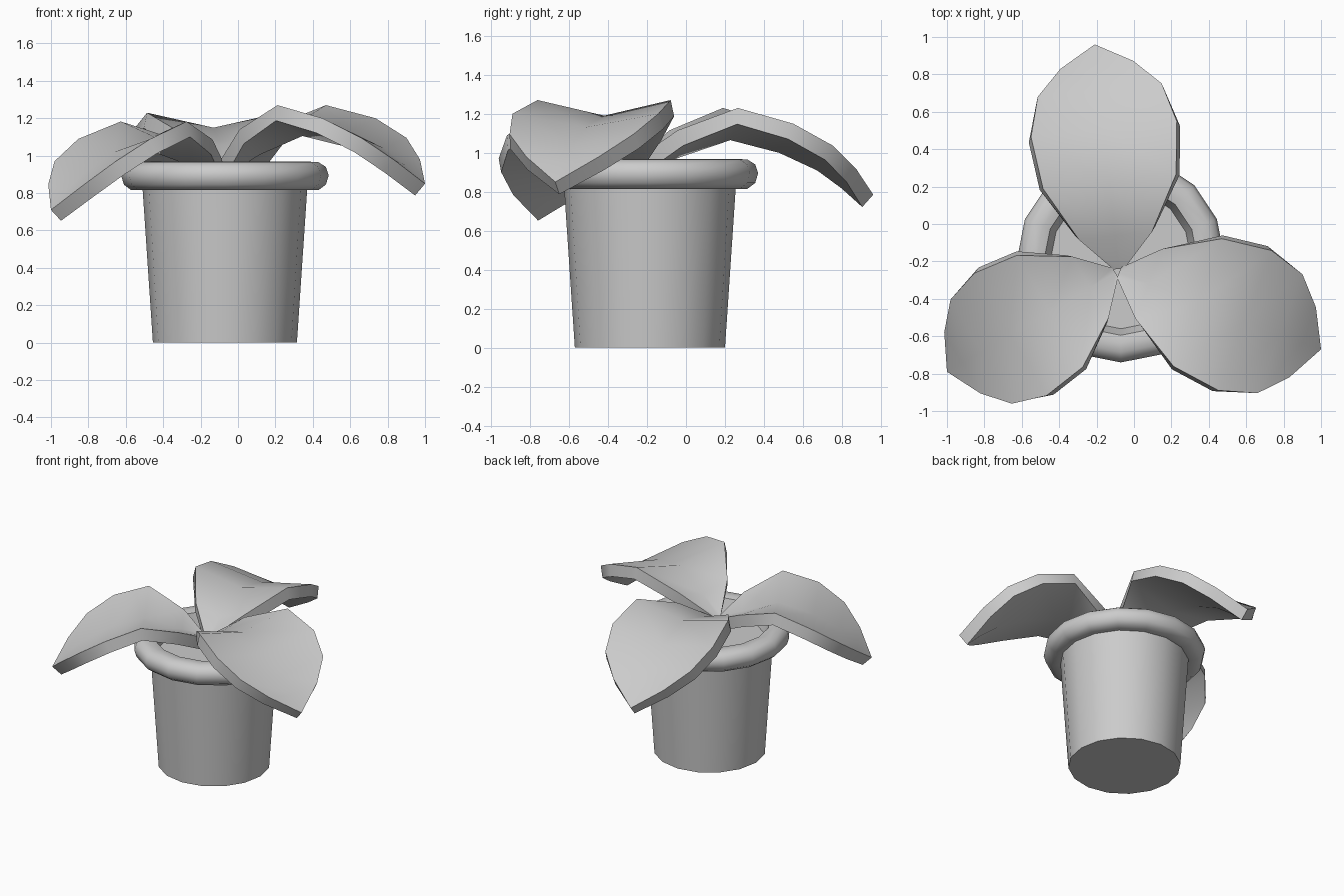
import bpy
import bmesh
import math
from mathutils import Vector

cube = bpy.data.objects.get("Cube")
if cube:
    bpy.data.objects.remove(cube)

grey = bpy.data.materials.new("plain grey")
grey.use_nodes = True
COLOUR = (0.6, 0.6, 0.6, 1)
grey.diffuse_color = COLOUR
grey.node_tree.nodes["Principled BSDF"].inputs["Base Color"].default_value = COLOUR


def finish(bm, name, angle, thickness=0):
    """Turn a bmesh into a shaded object, optionally thickened downwards."""
    mesh = bpy.data.meshes.new(name)
    bm.to_mesh(mesh)
    bm.free()
    obj = bpy.data.objects.new(name, mesh)
    bpy.context.collection.objects.link(obj)
    mesh.materials.append(grey)
    bpy.ops.object.select_all(action='DESELECT')
    obj.select_set(True)
    bpy.context.view_layer.objects.active = obj
    if thickness:
        solid = obj.modifiers.new("thickness", 'SOLIDIFY')
        solid.thickness = thickness
        solid.offset = -1
        bpy.ops.object.modifier_apply(modifier=solid.name)
    bpy.ops.object.shade_smooth_by_angle(angle=math.radians(angle))
    return obj


def lathe(name, profile, centre, sides=16):
    """Spin a (radius, height) profile around a vertical axis."""
    bm = bmesh.new()
    verts = [bm.verts.new((r, 0, z)) for r, z in profile]
    edges = [bm.edges.new(pair) for pair in zip(verts, verts[1:])]
    bmesh.ops.spin(bm, geom=verts + edges, cent=(0, 0, 0), axis=(0, 0, 1),
                   angle=math.tau, steps=sides, use_duplicate=False)
    bmesh.ops.remove_doubles(bm, verts=bm.verts, dist=0.0005)
    bmesh.ops.recalc_face_normals(bm, faces=bm.faces)
    bmesh.ops.translate(bm, verts=bm.verts, vec=centre)
    return finish(bm, name, 50)


# Leaf rows: distance along, half width, edge height, depth of the centre fold
LEAF_ROWS = [
    (0.00, 0.03, 0.98, 0.00),
    (0.17, 0.20, 1.14, 0.06),
    (0.45, 0.365, 1.27, 0.08),
    (0.72, 0.40, 1.20, 0.07),
    (0.92, 0.34, 1.095, 0.055),
    (1.05, 0.20, 0.98, 0.035),
    (1.155, 0.0, 0.85, 0.00),
]


def leaf(name, base, tip, drop=0, breadth=1):
    """Arched, centre-folded leaf running from base to tip in plan."""
    base, tip = Vector(base), Vector(tip)
    along = tip - base
    length = LEAF_ROWS[-1][0]
    stretch = along.length / length
    along.normalize()
    side = Vector((-along.y, along.x))
    bm = bmesh.new()
    rows = []
    for u, width, height, fold in LEAF_ROWS:
        z = height - drop * math.sqrt(u / length)
        row = []
        for s in (-1, 0, 1):
            p = base + along * u * stretch + side * s * width * breadth
            row.append(bm.verts.new((p.x, p.y, z - (fold if s == 0 else 0))))
        rows.append(row)
    for a, b in zip(rows, rows[1:]):
        for i in (0, 1):
            bm.faces.new((a[i], b[i], b[i + 1], a[i + 1]))
    bmesh.ops.remove_doubles(bm, verts=bm.verts, dist=0.001)
    bm.normal_update()
    for face in bm.faces:
        if face.normal.z < 0:
            face.normal_flip()
    return finish(bm, name, 40, thickness=0.085)


# Pot: tapered wall, rounded rim and the soil inside it
CENTRE = (-0.07, -0.185, 0)
lathe("pot", [(0, 0), (0.385, 0), (0.44, 0.82), (0.50, 0.815), (0.54, 0.845),
              (0.555, 0.895), (0.54, 0.94), (0.50, 0.965), (0.45, 0.968),
              (0.41, 0.958), (0.375, 0.85), (0, 0.85)], CENTRE)

# Three drooping leaves
leaf("left_leaf", (-0.08, -0.26), (1.0, -0.67))
leaf("right_leaf", (-0.10, -0.26), (-1.0, -0.79), drop=0.14, breadth=0.95)
leaf("back_leaf", (-0.08, -0.24), (-0.21, 0.96), drop=0.065, breadth=0.98)
